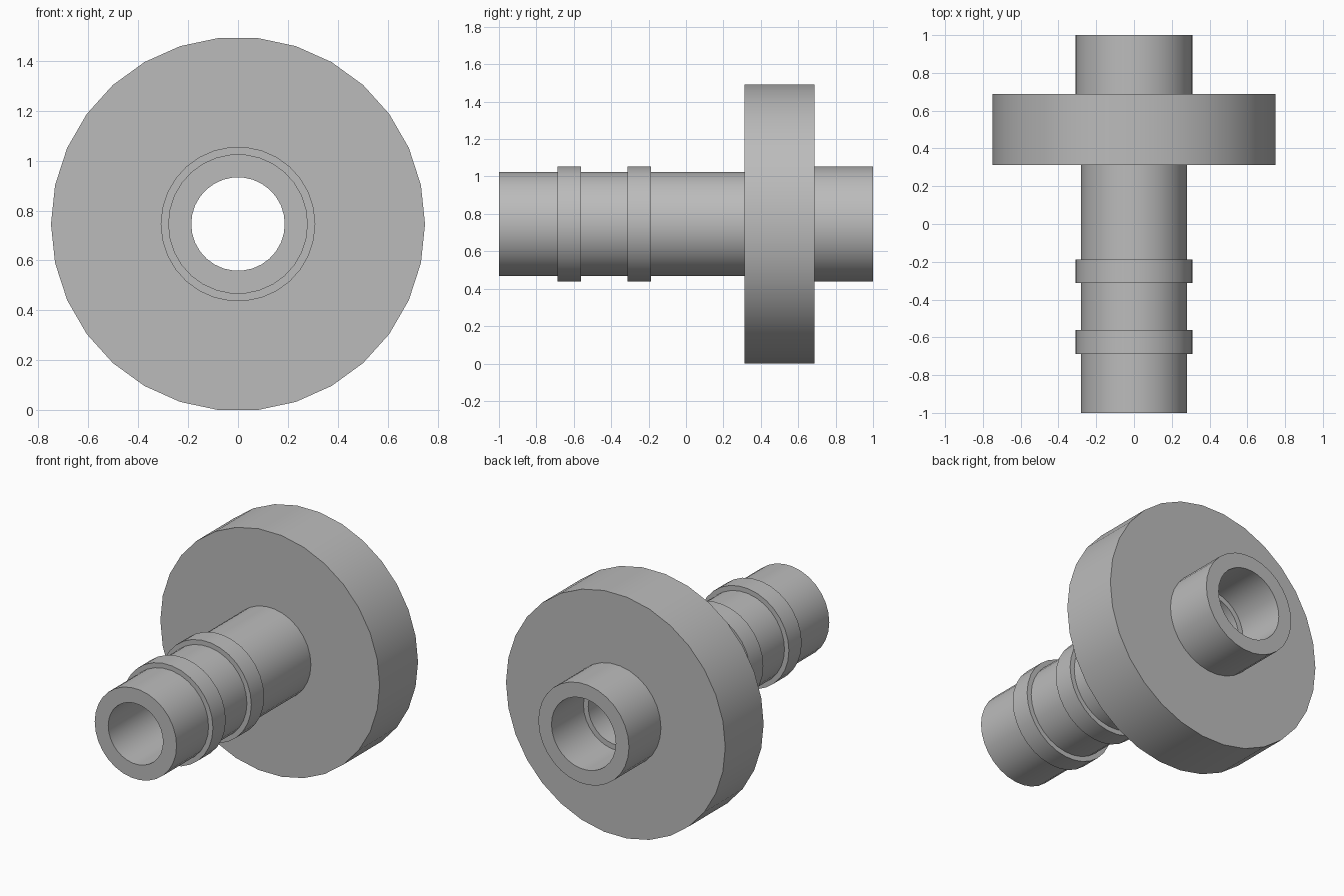
import bpy
import bmesh
import math

cube = bpy.data.objects.get("Cube")
if cube:
    bpy.data.objects.remove(cube, do_unlink=True)

SIDES = 30
AXIS_Z = 0.75 * math.cos(math.pi / SIDES)   # the wheel rests on a flat side

BORE, COUNTERBORE = 0.1875, 0.22
TUBE, COLLAR, WHEEL = 0.28, 0.31, 0.75

# Single plain grey
grey = bpy.data.materials.new("grey")
grey.use_nodes = True
colour = (0.5, 0.5, 0.5, 1)
grey.diffuse_color = colour
grey.node_tree.nodes["Principled BSDF"].inputs["Base Color"].default_value = colour

# Outer steps from front to back: radius, start, end along y
steps = [
    (TUBE, -1.0, -0.6875),
    (COLLAR, -0.6875, -0.5625),
    (TUBE, -0.5625, -0.3125),
    (COLLAR, -0.3125, -0.1875),
    (TUBE, -0.1875, 0.3125),
    (WHEEL, 0.3125, 0.6875),
    (COLLAR, 0.6875, 1.0),
]
profile = [(r, y) for r, start, end in steps for y in (start, end)]

# Through bore, wider in the rear socket
profile += [(COUNTERBORE, 1.0), (COUNTERBORE, 0.6875), (BORE, 0.6875), (BORE, -1.0)]

# Turn the closed profile around the y axis
bm = bmesh.new()
verts = [bm.verts.new((r, y, AXIS_Z)) for r, y in profile]
edges = [bm.edges.new((v, verts[i - 1])) for i, v in enumerate(verts)]
bmesh.ops.spin(bm, geom=verts + edges, cent=(0, 0, AXIS_Z), axis=(0, 1, 0),
               angle=2 * math.pi, steps=SIDES)
bmesh.ops.remove_doubles(bm, verts=bm.verts[:], dist=0.0005)
bmesh.ops.recalc_face_normals(bm, faces=bm.faces[:])

mesh = bpy.data.meshes.new("flanged_pipe")
bm.to_mesh(mesh)
bm.free()
mesh.materials.append(grey)
pipe = bpy.data.objects.new("flanged_pipe", mesh)
bpy.context.collection.objects.link(pipe)

# Smooth round walls with crisp steps
bpy.ops.object.select_all(action="DESELECT")
pipe.select_set(True)
bpy.context.view_layer.objects.active = pipe
bpy.ops.object.shade_smooth_by_angle(angle=math.radians(30))
